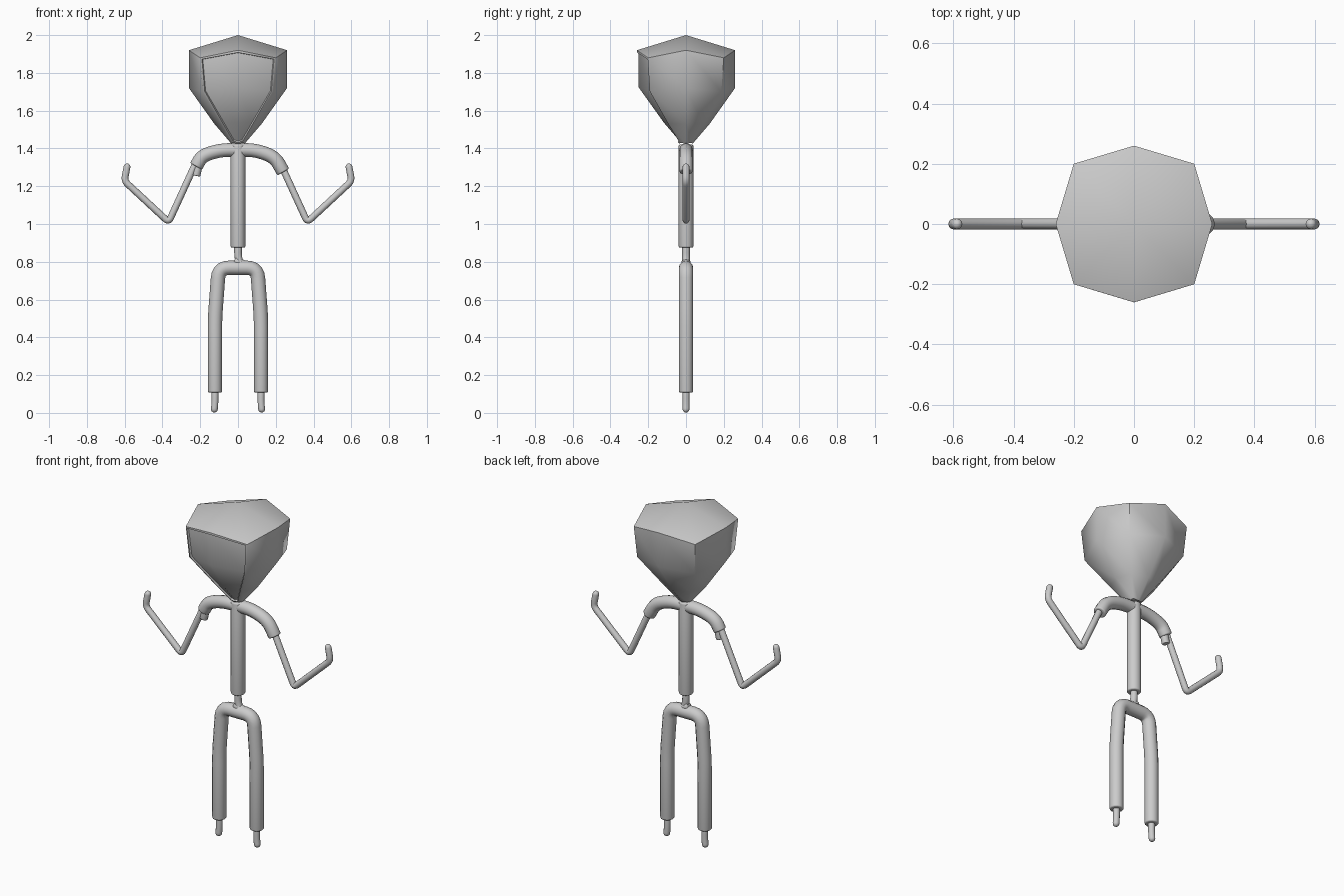
import bpy, bmesh, math
from mathutils import Vector

cube = bpy.data.objects.get("Cube")
if cube:
    bpy.data.objects.remove(cube, do_unlink=True)

grey = bpy.data.materials.new("plain grey")
grey.use_nodes = True
COLOUR = (0.6, 0.6, 0.6, 1)
grey.diffuse_color = COLOUR
grey.node_tree.nodes["Principled BSDF"].inputs["Base Color"].default_value = COLOUR


def smooth(ob, angle):
    bpy.ops.object.select_all(action="DESELECT")
    ob.select_set(True)
    bpy.context.view_layer.objects.active = ob
    bpy.ops.object.shade_smooth_by_angle(angle=math.radians(angle))


def mesh_object(name, bm, angle):
    me = bpy.data.meshes.new(name)
    bmesh.ops.recalc_face_normals(bm, faces=bm.faces)
    bm.to_mesh(me)
    bm.free()
    me.materials.append(grey)
    ob = bpy.data.objects.new(name, me)
    bpy.context.collection.objects.link(ob)
    smooth(ob, angle)
    return ob


def tube(name, path, r, bend=0.03, start=0.008, end=0.008, sides=12):
    """Round tube along an x-z path, with rounded bends and rounded ends."""
    p = [Vector((x, 0, z)) for x, z in path]
    d0, d1 = (p[1] - p[0]).normalized(), (p[-1] - p[-2]).normalized()
    arc = [math.pi / 2 * i / 4 for i in range(4)]
    line = [(p[0] + d0 * start * (1 - math.cos(math.pi / 2 - a)), r - start * (1 - math.sin(a)))
            for a in arc]
    line = [(p[0] + d0 * start * (1 - math.cos(a)), r - start + start * math.sin(a)) for a in arc]
    line.append((p[0] + d0 * start, r))
    for a, b, c in zip(p, p[1:], p[2:]):
        s = b + (a - b).normalized() * min(bend, (a - b).length * 0.45)
        e = b + (c - b).normalized() * min(bend, (c - b).length * 0.45)
        for i in range(6):
            t = i / 5
            line.append((s.lerp(b, t).lerp(b.lerp(e, t), t), r))
    line.append((p[-1] - d1 * end, r))
    line += [(p[-1] - d1 * end * (1 - math.cos(a)), r - end + end * math.sin(a))
             for a in reversed(arc)]
    bm = bmesh.new()
    rings = []
    for i, (c, rad) in enumerate(line):
        d = (line[min(i + 1, len(line) - 1)][0] - line[max(i - 1, 0)][0]).normalized()
        side = d.cross(Vector((0, 1, 0)))
        rad = max(rad, 0.002)
        rings.append([bm.verts.new(c + (side * math.cos(k) + Vector((0, 1, 0)) * math.sin(k)) * rad)
                      for k in (math.tau * j / sides for j in range(sides))])
    for a, b in zip(rings, rings[1:]):
        for j in range(sides):
            k = (j + 1) % sides
            bm.faces.new((a[j], a[k], b[k], b[j]))
    bm.faces.new(rings[0])
    bm.faces.new(rings[-1])
    return mesh_object(name, bm, 50)


# Head: eight-sided, with a peaked crown and a tapering chin
rings = []
bm = bmesh.new()
# (reach at side middles, reach at corners, middle height, corner height)
for mid, cor, zm, zc in ((0.26, 0.2, 1.92, 1.88), (0.26, 0.187, 1.72, 1.7),
                         (0.125, 0.09, 1.53, 1.53), (0.035, 0.03, 1.425, 1.43)):
    ring = []
    for k in range(8):
        a = math.tau * k / 8
        if k % 2:
            co = (math.copysign(cor, math.cos(a)), math.copysign(cor, math.sin(a)), zc)
        else:
            co = (mid * math.cos(a), mid * math.sin(a), zm)
        ring.append(bm.verts.new(co))
    rings.append(ring)
crown = bm.verts.new((0, 0, 2))
top = rings[0]
for k in range(0, 8, 2):
    bm.faces.new((crown, top[k], top[k + 1], top[(k + 2) % 8]))
    for a, b in zip(rings, rings[1:]):
        for j in (k, k + 1):
            n = (j + 1) % 8
            bm.faces.new((a[j], b[j], b[n], a[n]))
    crown.normal_update()
bm.faces.new((crown, top[6], top[7], top[0])) if not crown.link_faces else None
bm.faces.new(rings[-1])
bmesh.ops.recalc_face_normals(bm, faces=bm.faces)

# Face panel, sunk into the front of the head
front = [f for f in bm.faces if f.calc_center_median().y < -abs(f.calc_center_median().x) - 0.005
         and 1.44 < f.calc_center_median().z < 1.87]
bmesh.ops.inset_region(bm, faces=front, thickness=0.012, depth=0)
bmesh.ops.inset_region(bm, faces=front, thickness=0.002, depth=-0.01)
mesh_object("head", bm, 50)

# Torso and shoulders
tube("torso", [(0, 0.875), (0, 1.42)], 0.039)
tube("shoulders", [(-0.222, 1.305), (-0.19, 1.362), (-0.09, 1.392), (0.09, 1.392),
                   (0.195, 1.355), (0.24, 1.275)], 0.036, bend=0.05)

# Torn cuff on the right sleeve
tube("right_cuff_flap", [(-0.205, 1.33), (-0.222, 1.255)], 0.022, end=0.004, sides=8)

# Waist and its small collar
tube("waist", [(0, 0.9), (0, 0.82), (0.02, 0.77)], 0.02)
tube("waist_collar", [(-0.02, 0.805), (0.045, 0.778)], 0.024, sides=8)

# Trousers as one bent tube
tube("trousers", [(-0.122, 0.108), (-0.122, 0.5), (-0.102, 0.768), (0.102, 0.768),
                  (0.122, 0.5), (0.122, 0.108)], 0.038, bend=0.055)

# Arms and feet, one per side
for side, s in (("left", 1), ("right", -1)):
    tube(side + "_arm", [(s * x, z) for x, z in ((0.225, 1.32), (0.367, 1.01), (0.602, 1.228),
                                                 (0.584, 1.32))],
         0.018, bend=0.025, end=0.018)
    tube(side + "_foot", [(s * 0.122, 0.13), (s * 0.122, 0.05), (s * 0.127, 0.002)],
         0.018, end=0.018)
